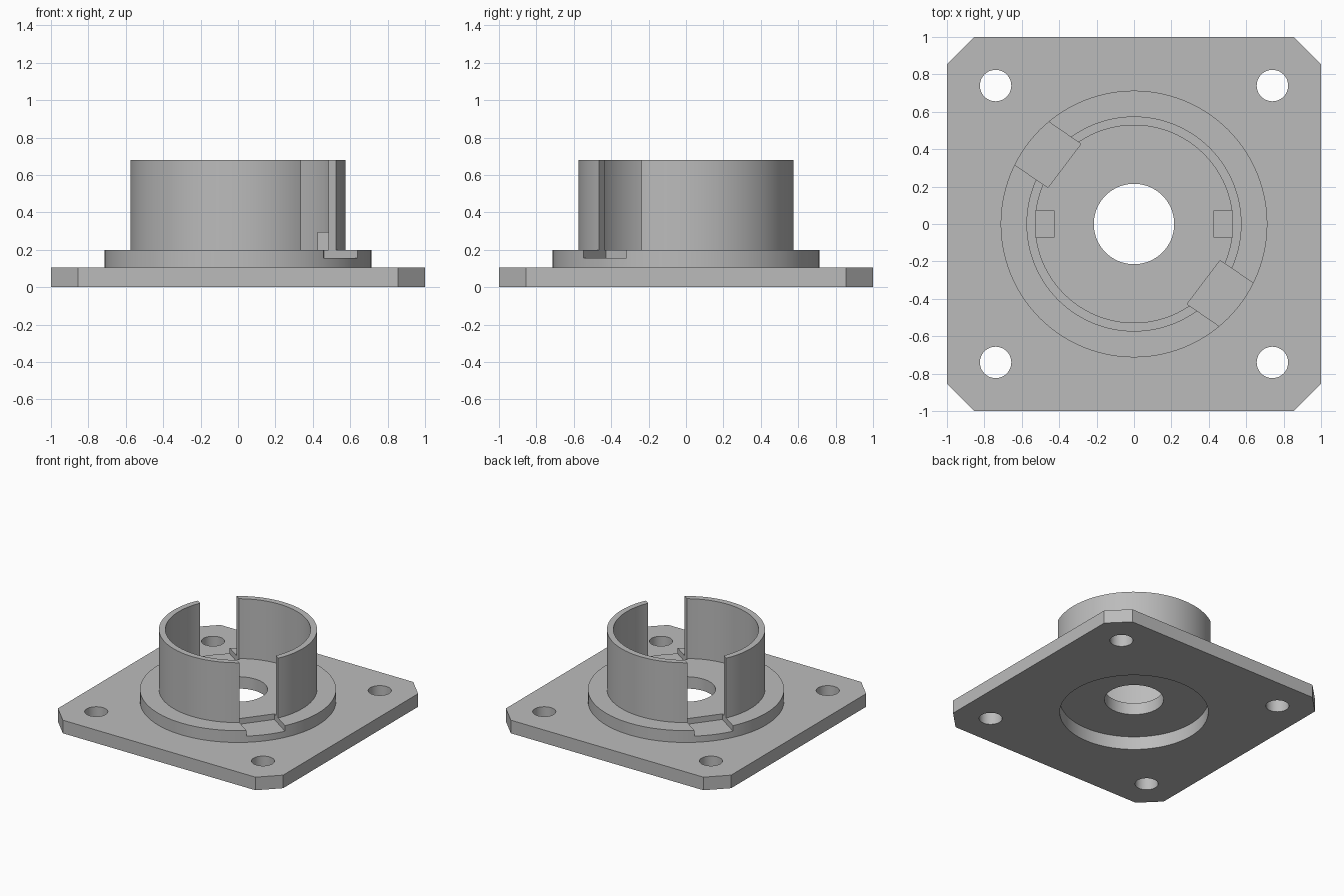
import bpy, bmesh, math

cube = bpy.data.objects.get("Cube")
if cube:
    bpy.data.objects.remove(cube, do_unlink=True)

GREY = (0.5, 0.5, 0.5, 1.0)
grey = bpy.data.materials.new("plain grey")
grey.use_nodes = True
grey.diffuse_color = GREY
grey.node_tree.nodes["Principled BSDF"].inputs["Base Color"].default_value = GREY

PLATE_TOP, FLANGE_TOP, NOTCH_FLOOR, WALL_TOP = 0.105, 0.2, 0.155, 0.68
SEGMENTS = 96


def prism(name, outline, low, high):
    """Extrude a flat outline between two heights."""
    bm = bmesh.new()
    face = bm.faces.new([bm.verts.new((x, y, low)) for x, y in outline])
    moved = bmesh.ops.extrude_face_region(bm, geom=[face])["geom"]
    bmesh.ops.translate(bm, vec=(0, 0, high - low),
                        verts=[v for v in moved if isinstance(v, bmesh.types.BMVert)])
    bmesh.ops.recalc_face_normals(bm, faces=bm.faces)
    mesh = bpy.data.meshes.new(name)
    bm.to_mesh(mesh)
    bm.free()
    mesh.materials.append(grey)
    obj = bpy.data.objects.new(name, mesh)
    bpy.context.collection.objects.link(obj)
    return obj


def circle(radius, cx=0, cy=0, count=SEGMENTS):
    angles = [2 * math.pi * i / count for i in range(count)]
    return [(cx + radius * math.cos(a), cy + radius * math.sin(a)) for a in angles]


def box(cx, cy, hx, hy):
    return [(cx - hx, cy - hy), (cx + hx, cy - hy), (cx + hx, cy + hy), (cx - hx, cy + hy)]


def cut(obj, cutters):
    """Subtract the cutters from the part, then remove them."""
    bpy.context.view_layer.objects.active = obj
    for cutter in cutters:
        cutter.hide_render = True
        mod = obj.modifiers.new("cut", "BOOLEAN")
        mod.operation = "DIFFERENCE"
        mod.solver = "EXACT"
        mod.object = cutter
        bpy.ops.object.modifier_apply(modifier=mod.name)
        bpy.data.objects.remove(cutter, do_unlink=True)


def notch_cutters():
    """Two opposite slots, open to the outside and upwards."""
    slot = [(-0.284, 0.428), (-0.46, 0.195), (-0.80, 0.427), (-0.62, 0.659)]
    return [prism("notch_cutter", [(s * x, s * y) for x, y in slot], NOTCH_FLOOR, 1)
            for s in (1, -1)]


# Mounting plate with chamfered corners, screw holes and underside recess
c = 0.855
plate = prism("mounting_plate", [(-c, -1), (c, -1), (1, -c), (1, c),
                                 (c, 1), (-c, 1), (-1, c), (-1, -c)], 0, PLATE_TOP)
cut(plate, [prism("screw_cutter", circle(0.084, sx * 0.74, sy * 0.74, 48), -1, 1)
            for sx in (1, -1) for sy in (1, -1)]
    + [prism("recess_cutter", circle(0.54), -1, 1)])

# Round flange with centre hole and notches
flange = prism("flange", circle(0.713), PLATE_TOP, FLANGE_TOP)
cut(flange, [prism("centre_cutter", circle(0.215), -1, 1)] + notch_cutters())

# Thin collar split by the notches
collar = prism("collar", circle(0.575), FLANGE_TOP, WALL_TOP)
cut(collar, [prism("bore_cutter", circle(0.528), -1, 1)] + notch_cutters())

# Small stops inside the collar
for side, sx in (("left", 1), ("right", -1)):
    prism(side + "_stop", box(sx * 0.476, 0, 0.052, 0.073), FLANGE_TOP, 0.295)

# Smooth round walls, sharp rims
for obj in (plate, flange, collar):
    bpy.ops.object.select_all(action="DESELECT")
    obj.select_set(True)
    bpy.context.view_layer.objects.active = obj
    bpy.ops.object.shade_smooth_by_angle(angle=math.radians(30))
